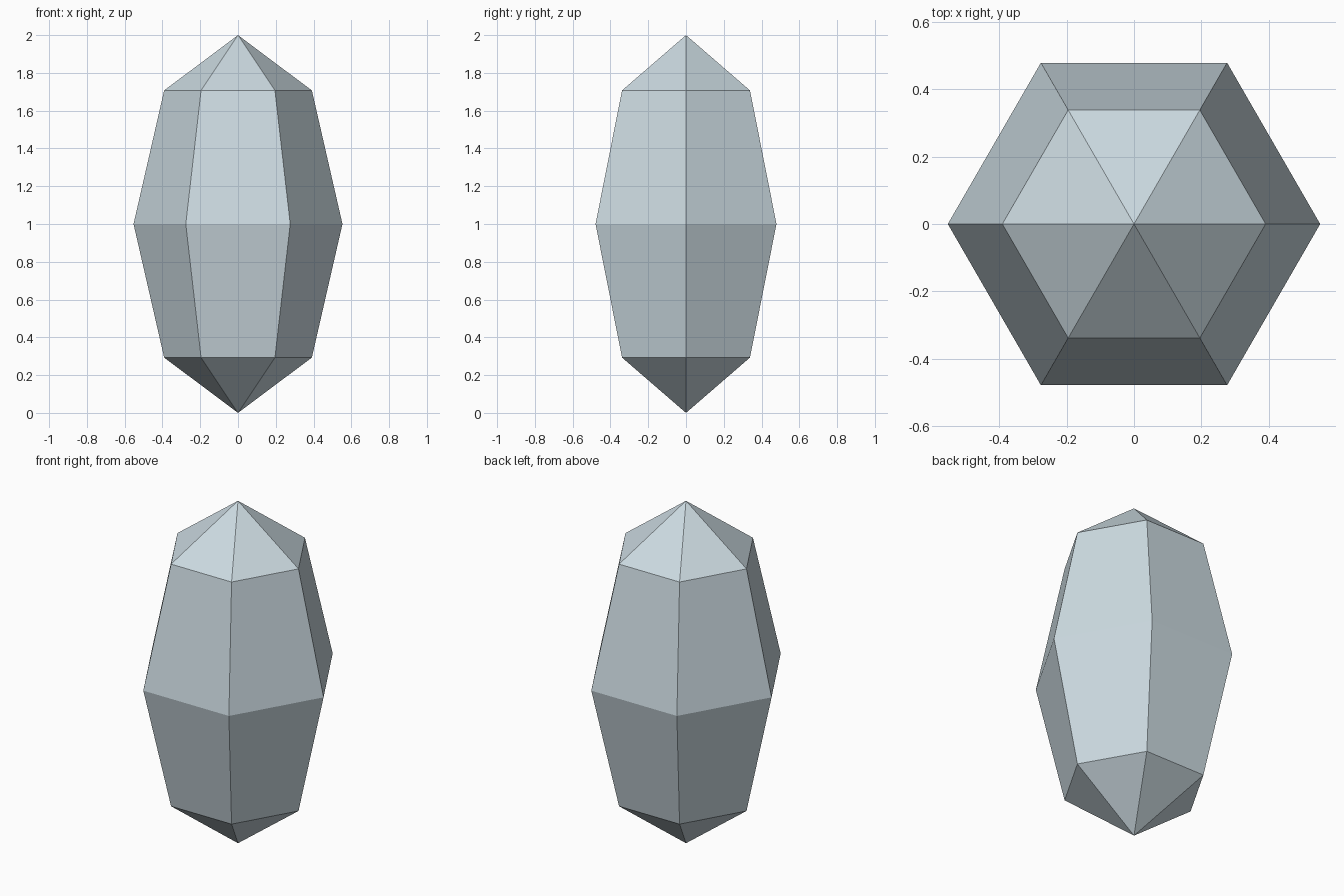
import bpy
import bmesh
import math

if "Cube" in bpy.data.objects:
    bpy.data.objects.remove(bpy.data.objects["Cube"])

SIDES = 6
RADIUS = 0.553
HALF_HEIGHT = 1.0

# Pale blue-grey crystal colour
mat = bpy.data.materials.new("pale_blue_grey")
mat.diffuse_color = (0.60, 0.70, 0.75, 1.0)
mat.use_nodes = True
mat.node_tree.nodes["Principled BSDF"].inputs["Base Color"].default_value = mat.diffuse_color

# Six-sided, four-ring faceted gem, stretched vertically
bm = bmesh.new()
bmesh.ops.create_uvsphere(bm, u_segments=SIDES, v_segments=4, radius=1.0)
for v in bm.verts:
    v.co.x *= RADIUS
    v.co.y *= RADIUS
    v.co.z = v.co.z * HALF_HEIGHT + HALF_HEIGHT

# Turn the gem so that one corner points along +x
corner = max(bm.verts, key=lambda v: math.hypot(v.co.x, v.co.y)).co
angle = math.atan2(corner.y, corner.x)
c, s = math.cos(-angle), math.sin(-angle)
for v in bm.verts:
    x, y = v.co.x, v.co.y
    v.co.x, v.co.y = x * c - y * s, x * s + y * c

bmesh.ops.recalc_face_normals(bm, faces=bm.faces)
mesh = bpy.data.meshes.new("crystal")
bm.to_mesh(mesh)
bm.free()
mesh.materials.append(mat)

crystal = bpy.data.objects.new("crystal", mesh)
bpy.context.collection.objects.link(crystal)
